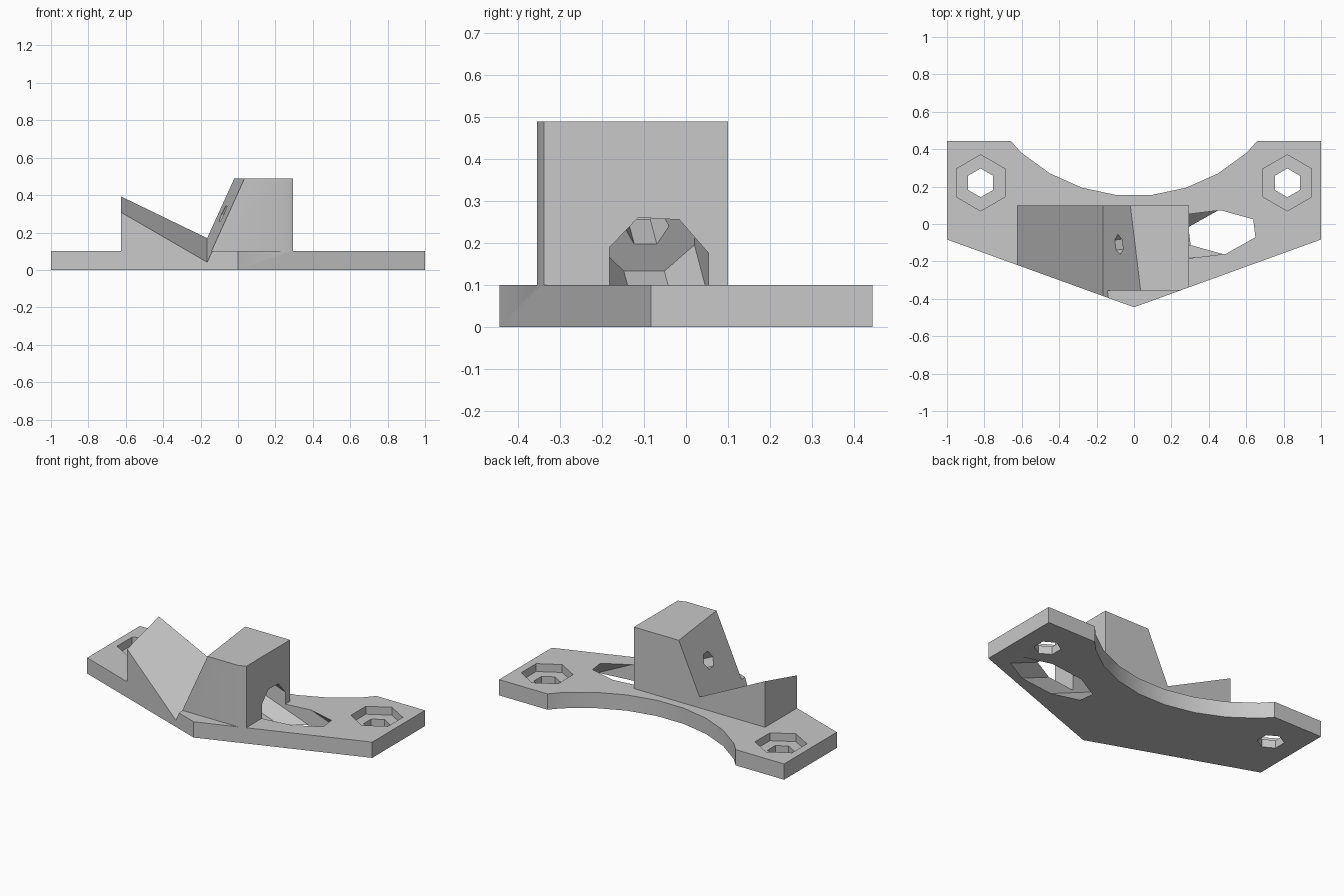
import bpy, bmesh, math
from mathutils import Matrix, Vector

cube = bpy.data.objects.get("Cube")
if cube:
    bpy.data.objects.remove(cube, do_unlink=True)

grey = bpy.data.materials.new("plain_grey")
grey.use_nodes = True
grey.diffuse_color = (0.58, 0.58, 0.58, 1)
grey.node_tree.nodes["Principled BSDF"].inputs["Base Color"].default_value = (0.58, 0.58, 0.58, 1)


def prism(name, outline, low, high, matrix=Matrix()):
    """Extrude a 2D outline from low to high along local z, then place it."""
    bm = bmesh.new()
    base = bm.faces.new([bm.verts.new((x, y, low)) for x, y in outline])
    top = bmesh.ops.extrude_face_region(bm, geom=[base])["geom"]
    bmesh.ops.translate(bm, vec=(0, 0, high - low),
                        verts=[v for v in top if isinstance(v, bmesh.types.BMVert)])
    bm.transform(matrix)
    bm.normal_update()
    bmesh.ops.recalc_face_normals(bm, faces=bm.faces)
    if bm.calc_volume(signed=True) < 0:
        bmesh.ops.reverse_faces(bm, faces=bm.faces)
    mesh = bpy.data.meshes.new(name)
    bm.to_mesh(mesh)
    bm.free()
    mesh.materials.append(grey)
    obj = bpy.data.objects.new(name, mesh)
    bpy.context.collection.objects.link(obj)
    return obj


def ring(sides, radius, start=0.0):
    angles = [start + math.tau * i / sides for i in range(sides)]
    return [(radius * math.cos(a), radius * math.sin(a)) for a in angles]


def rectangle(x0, x1, y0, y1):
    return [(x0, y0), (x1, y0), (x1, y1), (x0, y1)]


def cut(target, cutter):
    cutter.hide_render = True
    mod = target.modifiers.new("cut", 'BOOLEAN')
    mod.operation = 'DIFFERENCE'
    mod.solver = 'EXACT'
    mod.object = cutter
    bpy.context.view_layer.objects.active = target
    bpy.ops.object.modifier_apply(modifier=mod.name)
    bpy.data.objects.remove(cutter, do_unlink=True)


# Body: pointed plate outline with a faceted concave back edge
plate_top, block_top = 0.1, 0.49
arc_radius, arc_centre = 0.9, 1.05
arc = [(arc_radius * math.sin(a), arc_centre - arc_radius * math.cos(a))
       for a in (math.radians(d) for d in range(-42, 43, 12))]
outline = [(-1, 0.445), (-0.66, 0.445)] + arc + [
    (0.66, 0.445), (1, 0.445), (1, -0.083), (0, -0.445), (-1, -0.083)]
body = prism("mounting_bracket", outline, 0, block_top)

# Trim everything above the plate except the central block
for area in [(-2, -0.625, -1, 1), (0.295, 2, -1, 1), (-2, 2, 0.1, 1), (-2, 2, -1, -0.355)]:
    cut(body, prism("trim_cutter", rectangle(*area), plate_top, 1))

# V groove, falling towards the front
fall = 0.265
groove = [(0, 0), (0.5, 1.1), (-1, 1.1), (-1, 0.483)]
groove_matrix = Matrix(((1, 0, 0, -0.165),
                        (0, 0, 1, 0),
                        (0, 1, fall, 0.17 - fall * 0.1),
                        (0, 0, 0, 1)))
cut(body, prism("groove_cutter", groove, -0.7, 0.6, groove_matrix))

# Stepped bore, square to the steep groove wall, running down through the plate
axis = Vector((2.2, fall, -1)).normalized()
side = Vector((0, 0, 1)).cross(axis).normalized()
up = axis.cross(side)
bore_matrix = Matrix.Translation((-0.08, -0.11, 0.30)) @ Matrix((side, up, axis)).transposed().to_4x4()
cut(body, prism("wide_bore_cutter", ring(8, 0.127, math.pi / 8), 0.146, 1.6, bore_matrix))
cut(body, prism("narrow_bore_cutter", ring(6, 0.054), -0.1, 0.25, bore_matrix))

# Hexagonal screw holes with nut pockets
for sign in (-1, 1):
    place = Matrix.Translation((sign * 0.82, 0.22, 0))
    cut(body, prism("nut_pocket_cutter", ring(6, 0.15, math.pi / 6), 0.05, 0.3, place))
    cut(body, prism("screw_hole_cutter", ring(6, 0.077, math.pi / 6), -0.1, 0.2, place))

# Smooth the curved back edge, keep real corners sharp
body.select_set(True)
bpy.context.view_layer.objects.active = body
bpy.ops.object.shade_smooth_by_angle(angle=math.radians(30))
